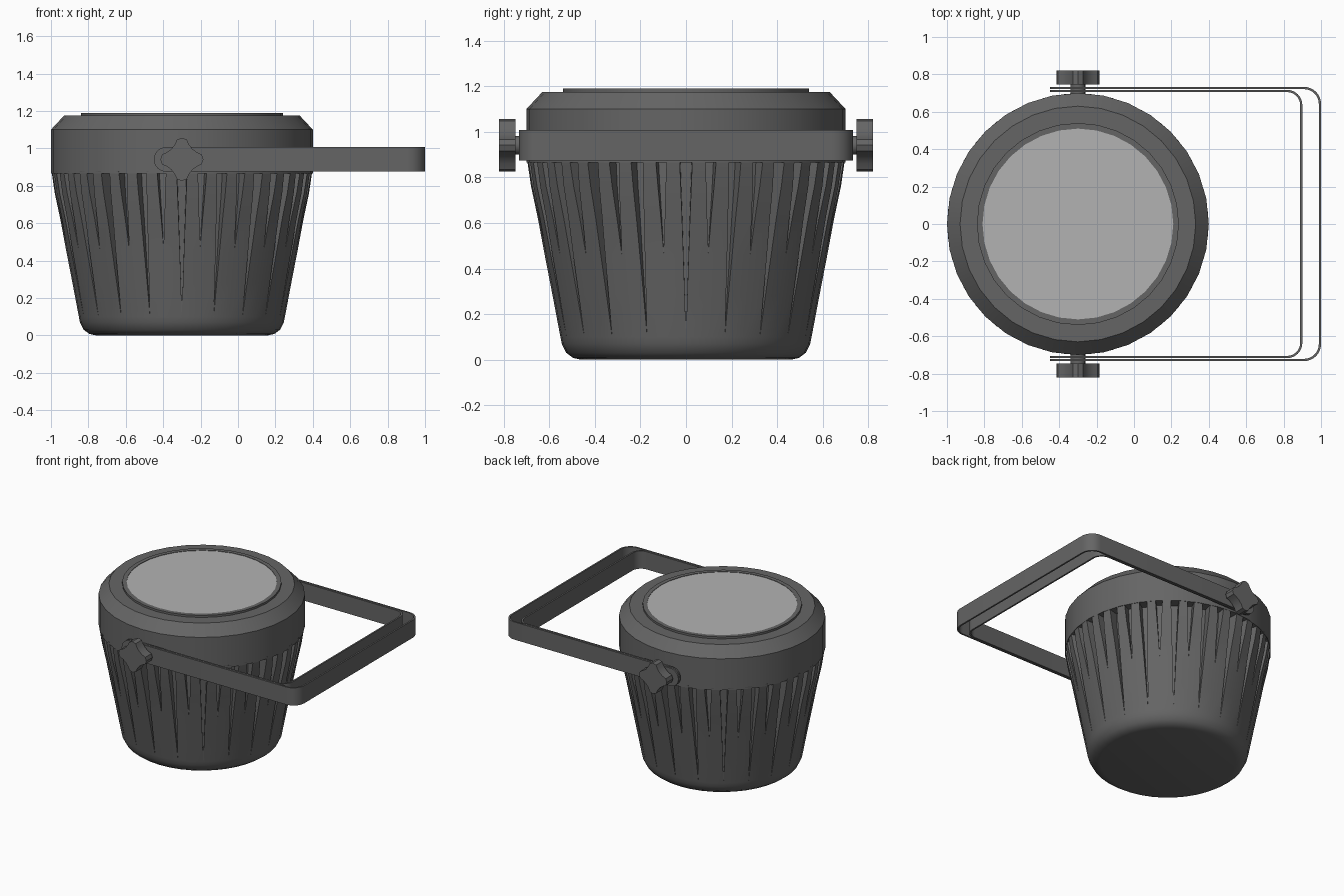
import bpy, bmesh, math
from mathutils import Vector

if "Cube" in bpy.data.objects:
    bpy.data.objects.remove(bpy.data.objects["Cube"])

CX = -0.3   # axis of the lamp body
PZ = 0.941  # height of the handle pivot


def material(name, v):
    m = bpy.data.materials.new(name)
    m.diffuse_color = (v, v, v, 1)
    m.use_nodes = True
    m.node_tree.nodes["Principled BSDF"].inputs["Base Color"].default_value = m.diffuse_color
    return m


DARK = material("dark_grey", 0.13)
LIGHT = material("lens_grey", 0.45)


def finish(bm, name, mat, angle=30):
    bmesh.ops.remove_doubles(bm, verts=bm.verts, dist=0.0004)
    bmesh.ops.recalc_face_normals(bm, faces=bm.faces)
    me = bpy.data.meshes.new(name)
    bm.to_mesh(me)
    bm.free()
    ob = bpy.data.objects.new(name, me)
    bpy.context.collection.objects.link(ob)
    me.materials.append(mat)
    bpy.ops.object.select_all(action='DESELECT')
    ob.select_set(True)
    bpy.context.view_layer.objects.active = ob
    bpy.ops.object.shade_smooth_by_angle(angle=math.radians(angle))
    return ob


def loft(rings, cap=True, close=False):
    """Skin a list of closed point rings."""
    bm = bmesh.new()
    vs = [[bm.verts.new(p) for p in r] for r in rings]
    pairs = list(zip(vs, vs[1:])) + ([(vs[-1], vs[0])] if close else [])
    for a, b in pairs:
        n = len(a)
        for i in range(n):
            j = (i + 1) % n
            bm.faces.new((a[i], a[j], b[j], b[i]))
    if cap and not close:
        bm.faces.new(vs[0])
        bm.faces.new(vs[-1])
    return bm


def ring(r, z, n=32):
    return [(CX + r * math.cos(i * math.tau / n), r * math.sin(i * math.tau / n), z)
            for i in range(n)]


# Housing: tapered bowl with alternating long and short cooling grooves
def housing_ring(r, z):
    pts = []
    for k in range(40):
        end, width, depth = (0.1, 2.3, 0.075) if k % 2 == 0 else (0.46, 2.0, 0.065)
        t = max(0.0, (z - end) / (0.88 - end))
        w, d = math.radians(width) * t, depth * t
        mid = math.radians(9 * k)
        for a, rr in ((-w, r), (-w, r - d), (w, r - d), (w, r)):
            pts.append((CX + rr * math.cos(mid + a), rr * math.sin(mid + a), z))
    return pts


profile = [(0.46, 0), (0.495, 0.008), (0.525, 0.03), (0.545, 0.07), (0.551, 0.1),
           (0.585, 0.28), (0.62, 0.46), (0.65, 0.62), (0.68, 0.76), (0.698, 0.88)]
finish(loft([housing_ring(r, z) for r, z in profile]), "finned_housing", DARK)

# Front collar with chamfer and raised lens rim
collar = [(0.56, 0.865), (0.7, 0.865), (0.7, 1.1), (0.63, 1.175), (0.54, 1.175),
          (0.54, 1.19), (0.51, 1.19), (0.51, 1.17)]
finish(loft([ring(r, z) for r, z in collar], cap=False), "front_collar", DARK)

# Lens
finish(loft([ring(0.51, 1.17), ring(0.51, 1.187)]), "lens", LIGHT)


# Bracket straps: thin U-shaped bands with rounded ends
def strap(name, x_end, y, corner, half_t=0.006, h=0.066):
    half = []
    for i in range(7):
        a = math.radians(4 + 86 * i / 6)
        half.append((-0.384 - h * math.cos(a), y, h * math.sin(a)))
    for i in range(9):
        a = math.radians(90 - 90 * i / 8)
        half.append((x_end - corner + corner * math.cos(a),
                     y - corner + corner * math.sin(a), h))
    path = half + [(x, -yy, hh) for x, yy, hh in reversed(half)]
    rings = []
    for i, (x, yy, hh) in enumerate(path):
        p, q = path[max(i - 1, 0)], path[min(i + 1, len(path) - 1)]
        d = Vector((q[0] - p[0], q[1] - p[1])).normalized()
        nx, ny = -d.y * half_t, d.x * half_t
        rings.append([(x + nx, yy + ny, PZ - hh), (x + nx, yy + ny, PZ + hh),
                      (x - nx, yy - ny, PZ + hh), (x - nx, yy - ny, PZ - hh)])
    finish(loft(rings), name, DARK)


strap("outer_bracket", 0.994, 0.727, 0.085)
strap("inner_bracket", 0.894, 0.711, 0.075)

# Star knobs with their bolts, one on each side
quarter = [(0.106, -0.026), (0.115, 0), (0.106, 0.026), (0.08, 0.038),
           (0.056, 0.056), (0.038, 0.08)]
star = []
for q in range(4):
    c, s = round(math.cos(q * math.pi / 2)), round(math.sin(q * math.pi / 2))
    star += [(x * c - z * s, x * s + z * c) for x, z in quarter]
bolt = [(0.04 * math.cos(i * math.tau / 16), 0.04 * math.sin(i * math.tau / 16))
        for i in range(16)]


def side_prism(name, outline, y0, y1):
    rings = [[(CX + x, y, PZ + z) for x, z in outline] for y in (y0, y1)]
    finish(loft(rings), name, DARK, 35)


for side, s in (("front", -1), ("back", 1)):
    side_prism(side + "_knob", star, s * 0.747, s * 0.82)
    side_prism(side + "_bolt", bolt, s * 0.68, s * 0.75)
